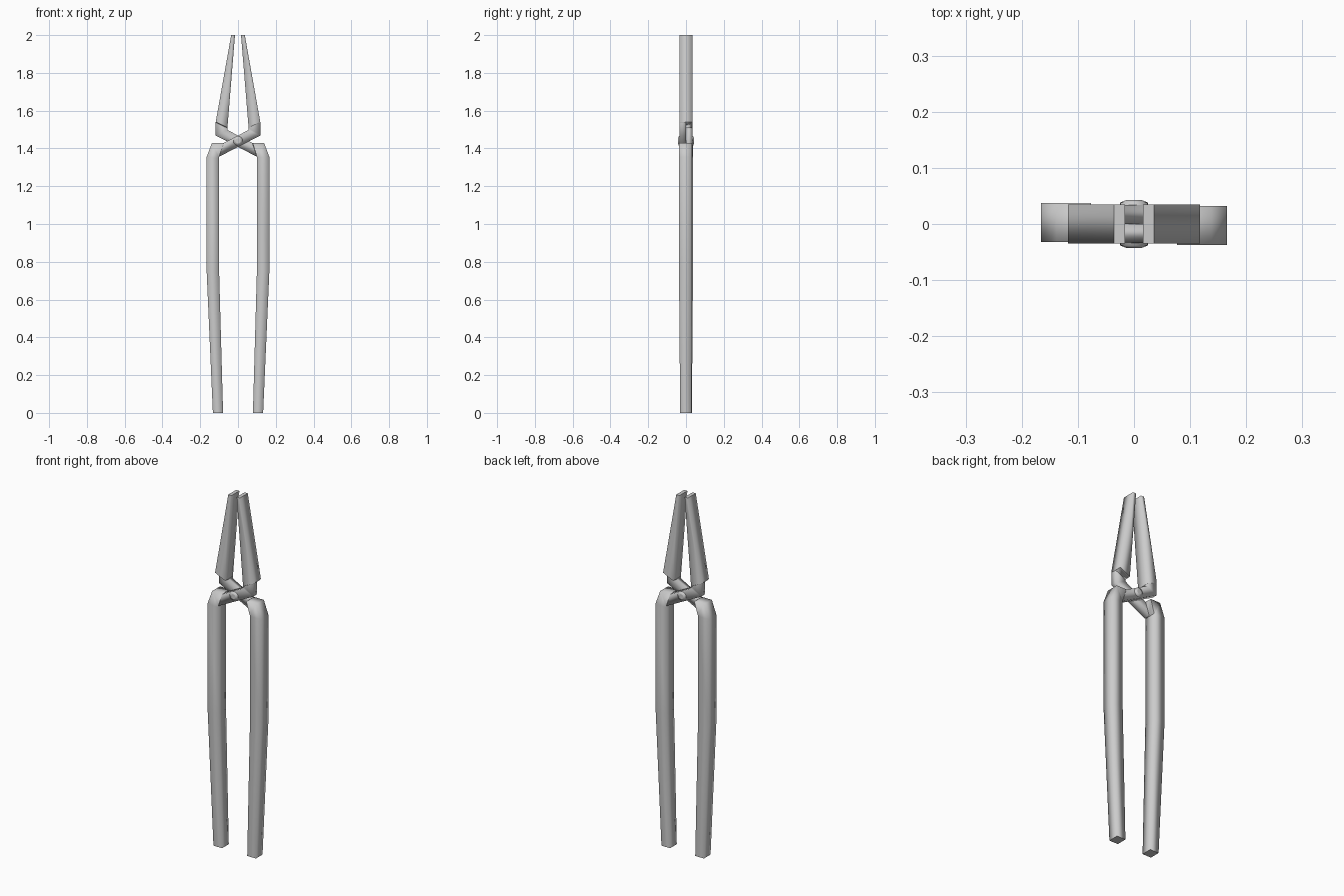
import bpy, bmesh, math
from mathutils import Matrix

if "Cube" in bpy.data.objects:
    bpy.data.objects.remove(bpy.data.objects["Cube"])


def finish(bm, name):
    bmesh.ops.recalc_face_normals(bm, faces=bm.faces)
    me = bpy.data.meshes.new(name)
    bm.to_mesh(me)
    bm.free()
    ob = bpy.data.objects.new(name, me)
    bpy.context.collection.objects.link(ob)
    return ob


# One bar from jaw tip to handle end: (ax, az, bx, bz, y_front, y_back, hard edge)
STATIONS = [
    (0.016, 2.000, 0.036, 2.000, -0.035, 0.035, True),    # jaw tip
    (0.056, 1.510, 0.118, 1.540, -0.035, 0.035, True),    # jaw base
    (0.056, 1.508, 0.118, 1.538, -0.034, 0.000, True),    # step to half thickness
    (0.056, 1.498, 0.118, 1.468, -0.034, 0.000, False),   # bend into crossing
    (-0.075, 1.429, -0.099, 1.357, -0.034, 0.000, True),  # end of crossing
    (-0.077, 1.430, -0.100, 1.356, -0.032, 0.037, True),  # step to handle
    (-0.138, 1.430, -0.100, 1.353, -0.032, 0.037, False), # shoulder
    (-0.166, 1.355, -0.100, 1.346, -0.032, 0.037, False),
    (-0.166, 0.750, -0.100, 0.750, -0.032, 0.037, False),
    (-0.133, 0.000, -0.079, 0.000, -0.028, 0.031, True),  # handle end
]


def tong_half(name, angle):
    bm = bmesh.new()
    rings = []
    for ax, az, bx, bz, y0, y1, hard in STATIONS:
        rings.append([bm.verts.new(p) for p in
                      ((ax, y0, az), (bx, y0, bz), (bx, y1, bz), (ax, y1, az))])
    for r, s in zip(rings, rings[1:]):
        for i in range(4):
            j = (i + 1) % 4
            bm.faces.new((r[i], r[j], s[j], s[i]))
    bm.faces.new(rings[0])
    bm.faces.new(rings[-1])
    for f in bm.faces:
        f.smooth = True
    # crisp edges at ends and steps, soft along the bar
    for r, st in zip(rings, STATIONS):
        if st[6]:
            for i in range(4):
                bm.edges.get((r[i], r[(i + 1) % 4])).smooth = False
    bmesh.ops.rotate(bm, verts=bm.verts, matrix=Matrix.Rotation(angle, 3, 'Z'))
    return finish(bm, name)


tong_half("front_tong_half", 0)
tong_half("back_tong_half", math.pi)

# Domed rivet through the crossing
bm = bmesh.new()
N = 20
profile = [(0.013, -0.043), (0.025, -0.038), (0.025, 0.038), (0.013, 0.043)]
rings = [[bm.verts.new((r * math.cos(2 * math.pi * k / N), y,
                        1.44 + r * math.sin(2 * math.pi * k / N)))
          for k in range(N)] for r, y in profile]
for r, s in zip(rings, rings[1:]):
    for k in range(N):
        j = (k + 1) % N
        bm.faces.new((r[k], r[j], s[j], s[k])).smooth = True
bm.faces.new(rings[0])
bm.faces.new(rings[-1])
finish(bm, "rivet")
